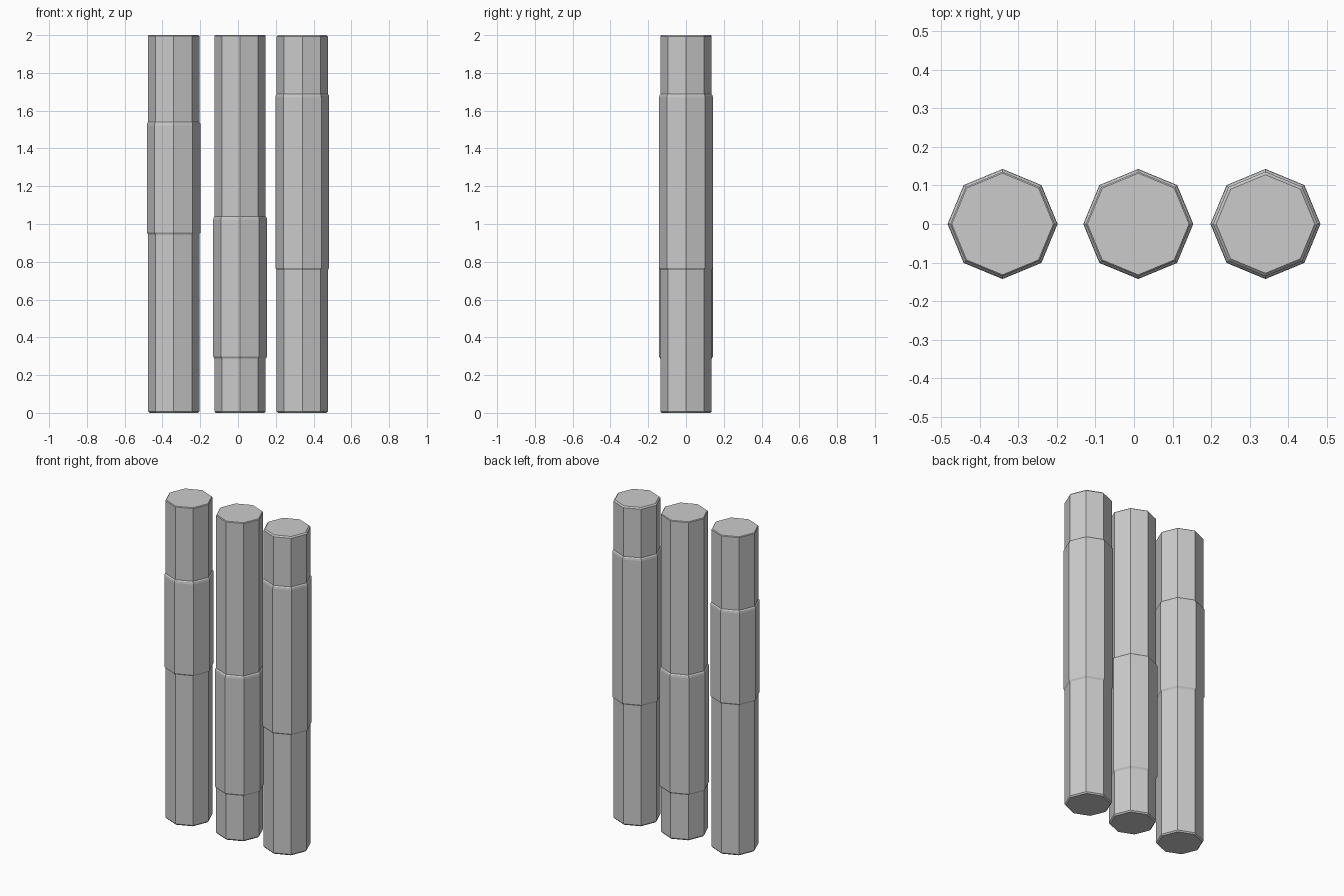
import bpy, bmesh
from math import cos, sin, tau

if "Cube" in bpy.data.objects:
    bpy.data.objects.remove(bpy.data.objects["Cube"])

SIDES = 8
R_POST, R_SLEEVE = 0.1355, 0.1425


def lathe(name, x, profile):
    """Closed octagonal prism swept through (radius, z) rings."""
    bm = bmesh.new()
    rings = [[bm.verts.new((r * cos(tau * i / SIDES), r * sin(tau * i / SIDES), z))
              for i in range(SIDES)] for r, z in profile]
    for a, b in zip(rings, rings[1:]):
        for i in range(SIDES):
            j = (i + 1) % SIDES
            bm.faces.new((a[i], a[j], b[j], b[i]))
    bm.faces.new(rings[0][::-1])
    bm.faces.new(rings[-1])
    mesh = bpy.data.meshes.new(name)
    bm.to_mesh(mesh)
    bm.free()
    obj = bpy.data.objects.new(name, mesh)
    obj.location.x = x
    bpy.context.collection.objects.link(obj)


def post(name, x, low, high, top_bevel):
    # shaft with bevelled ends and a thicker sleeve between low and high
    lathe(name, x, [
        (R_POST - 0.007, 0), (R_POST, 0.008),
        (R_POST, low), (R_SLEEVE, low + 0.011),
        (R_SLEEVE, high - 0.018), (R_SLEEVE - 0.002, high - 0.006), (R_POST, high),
        (R_POST, 2 - top_bevel), (R_POST - top_bevel, 2)])


# three posts side by side, sleeves at different heights
post("left_post", -0.3405, 0.945, 1.54, 0.004)
post("middle_post", 0.011, 0.287, 1.04, 0.004)
post("right_post", 0.3405, 0.757, 1.687, 0.008)
